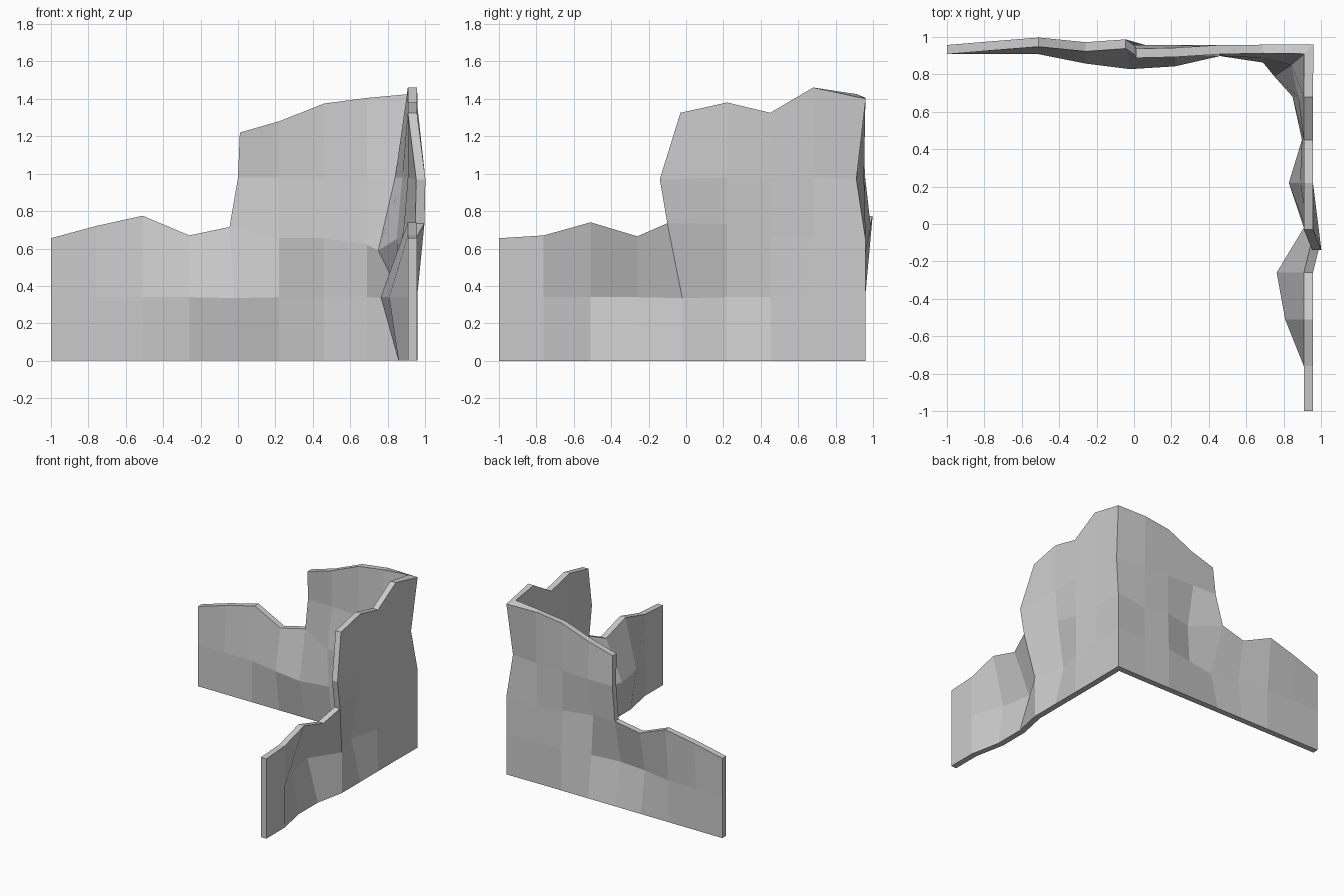
import bpy, bmesh

if "Cube" in bpy.data.objects:
    bpy.data.objects.remove(bpy.data.objects["Cube"])

# Each wall: columns from free end to corner.
# (distance along wall, top height, outward bulge at each height row)
back = [(-1, .655, (0, 0, 0)), (-.76, .72, (0, 0, .02)), (-.51, .775, (0, 0, .04)),
        (-.26, .67, (0, -.05, .015)), (-.02, 1.22, (0, -.08, .03, 0, -.02)),
        (.22, 1.28, (0, -.045, -.065, 0, -.015)), (.46, 1.375, (0, 0, -.01, -.01, 0)),
        (.69, 1.405, (0, -.01, -.045, -.02, .005))]
side = [(-1, .655, (0, 0, 0)), (-.76, .67, (0, 0, 0)), (-.51, .74, (-.05, -.1, 0)),
        (-.26, .665, (-.05, -.145, 0)), (-.02, 1.325, (0, 0, .04, .045, 0)),
        (.22, 1.38, (0, -.08, -.02, 0, 0)), (.45, 1.325, (0, -.01, -.01, 0, 0)),
        (.68, 1.46, (0, -.03, -.06, -.03, 0))]
# Broken step edge: (along, height) for rows 0..4
step_back = [(-.02, 0), (-.02, .335), (-.045, .715), (0, .98), (.01, 1.22)]
step_side = [(-.02, 0), (-.02, .335), (-.10, .735), (-.14, .97), (-.03, 1.325)]
# Corner column, inner and outer faces
corner_in = [(.91, .91, 0), (.88, .88, .33), (.75, .79, .59), (.84, .85, .98), (.91, .91, 1.425)]
corner_out = [(.96, .96, 0), (.96, .96, .33), (.96, .96, .64), (.935, .91, .97), (.96, .96, 1.4)]


def column(cols, i, step, mid, is_back, outer):
    s, top, bulge = cols[i]
    pts = []
    for r, d in enumerate(bulge):
        z = (0, .34, mid[i - 4] if i > 4 else top, .98, top)[r]
        a = s
        if i == 4:
            a, z = step[r]
        if outer and i == 7:
            d *= .3
        off = (.957 if outer else .908) + d
        pts.append((a, off, z) if is_back else (off, a, z))
    return pts


def sheet(outer):
    a = [column(back, i, step_back, (0, .655, .655, .62), True, outer) for i in range(8)]
    b = [column(side, i, step_side, (0, .73, .67, .65), False, outer) for i in range(8)]
    return a + [corner_out if outer else corner_in] + b[::-1]


# Two matching faceted skins joined along their broken rim
bm = bmesh.new()
skins = [[[bm.verts.new(p) for p in col] for col in sheet(o)] for o in (False, True)]
twin = {v: w for ci, co in zip(*skins) for v, w in zip(ci, co)}
inner = []
for c0, c1 in zip(skins[0], skins[0][1:]):
    for r in range(min(len(c0), len(c1)) - 1):
        q = [c0[r], c1[r], c1[r + 1], c0[r + 1]]
        inner.append(bm.faces.new(q))
        bm.faces.new([twin[v] for v in reversed(q)])
rim = {e for f in inner for e in f.edges if e.is_boundary}
for e in rim:
    u, v = e.verts
    bm.faces.new((u, v, twin[v], twin[u]))
bmesh.ops.recalc_face_normals(bm, faces=bm.faces[:])
mesh = bpy.data.meshes.new("ruined_corner_wall")
bm.to_mesh(mesh)
bm.free()
bpy.context.collection.objects.link(bpy.data.objects.new("ruined_corner_wall", mesh))
